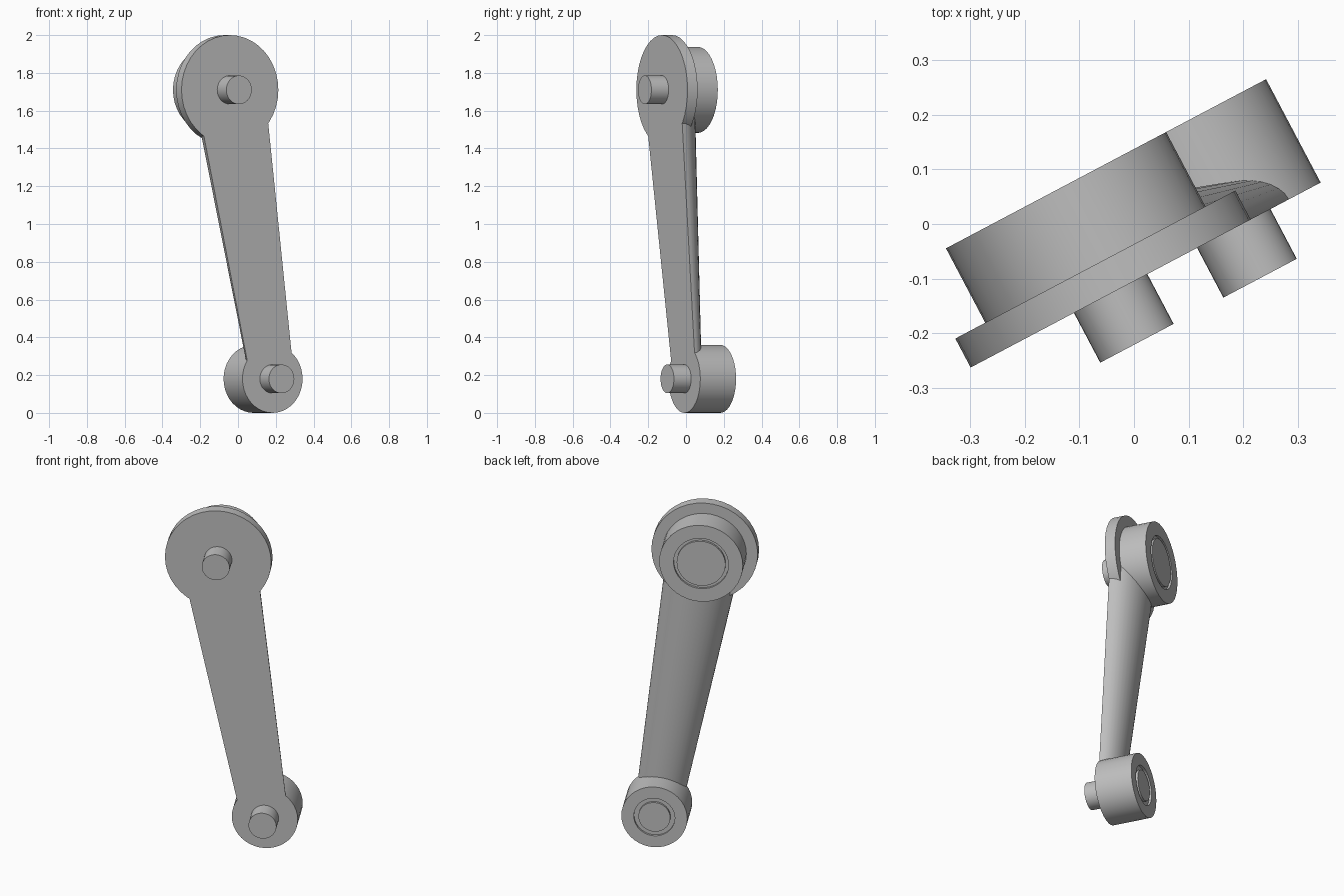
import bpy, bmesh, math
from mathutils import Matrix, Vector

cube = bpy.data.objects.get("Cube")
if cube:
    bpy.data.objects.remove(cube, do_unlink=True)

# Material
metal = bpy.data.materials.new("plain grey")
metal.use_nodes = True
GREY = (0.52, 0.52, 0.52, 1)
metal.diffuse_color = GREY
metal.node_tree.nodes["Principled BSDF"].inputs["Base Color"].default_value = GREY

# Local frame: x across the lever, y from its front face to its back, z up
PLACE = Matrix.Translation((0.043, -0.082, 0)) @ Matrix.Rotation(math.radians(27.85), 4, "Z")
SIDES = 40
TOP = (-0.097, 1.71)
LOW = (0.158, 0.18)


def finish(name, bm):
    bmesh.ops.recalc_face_normals(bm, faces=bm.faces)
    bm.transform(PLACE)
    mesh = bpy.data.meshes.new(name)
    bm.to_mesh(mesh)
    bm.free()
    mesh.materials.append(metal)
    obj = bpy.data.objects.new(name, mesh)
    bpy.context.collection.objects.link(obj)
    bpy.ops.object.select_all(action="DESELECT")
    obj.select_set(True)
    bpy.context.view_layer.objects.active = obj
    bpy.ops.object.shade_smooth_by_angle(angle=math.radians(30))


def loft(bm, rings):
    """Skin a list of equal closed rings and cap both ends."""
    rows = [[bm.verts.new(p) for p in ring] for ring in rings]
    for a, b in zip(rows, rows[1:]):
        for i in range(len(a)):
            j = (i + 1) % len(a)
            bm.faces.new((a[i], a[j], b[j], b[i]))
    bm.faces.new(rows[0])
    bm.faces.new(rows[-1])


def turned(name, centre, profile):
    """Turned part from (radius, depth) pairs, around a front-to-back axis."""
    bm = bmesh.new()
    angles = [math.tau * i / SIDES for i in range(SIDES)]
    loft(bm, [[(centre[0] + r * math.cos(t), d, centre[1] + r * math.sin(t))
               for t in angles] for r, d in profile])
    finish(name, bm)


def boss_profile(radius, start, outer, inner):
    """Cylinder with a shallow ring groove in its back face."""
    back, floor = 0.214, 0.2
    return [(radius, start), (radius, back), (outer, back),
            (outer, floor), (inner, floor), (inner, back)]


# Upper flange, bosses and pins
turned("upper_flange", TOP, [(0.29, 0), (0.29, 0.06)])
turned("upper_boss", TOP, boss_profile(0.228, 0.05, 0.15, 0.133))
turned("lower_boss", LOW, boss_profile(0.18, 0, 0.112, 0.087))
for name, centre in (("upper_pin", TOP), ("lower_pin", LOW)):
    turned(name, centre, [(0.076, -0.103), (0.076, 0.02)])

# Tapered arm: flat front, rounded back
bm = bmesh.new()
STEPS = 20
rings = []
for (x, z), half, depth in ((TOP, 0.209, 0.161), (LOW, 0.13, 0.079)):
    rings.append([Vector((x + half * math.cos(math.pi * i / STEPS),
                          depth * math.sin(math.pi * i / STEPS), z))
                  for i in range(STEPS + 1)])
loft(bm, rings)
finish("arm", bm)
